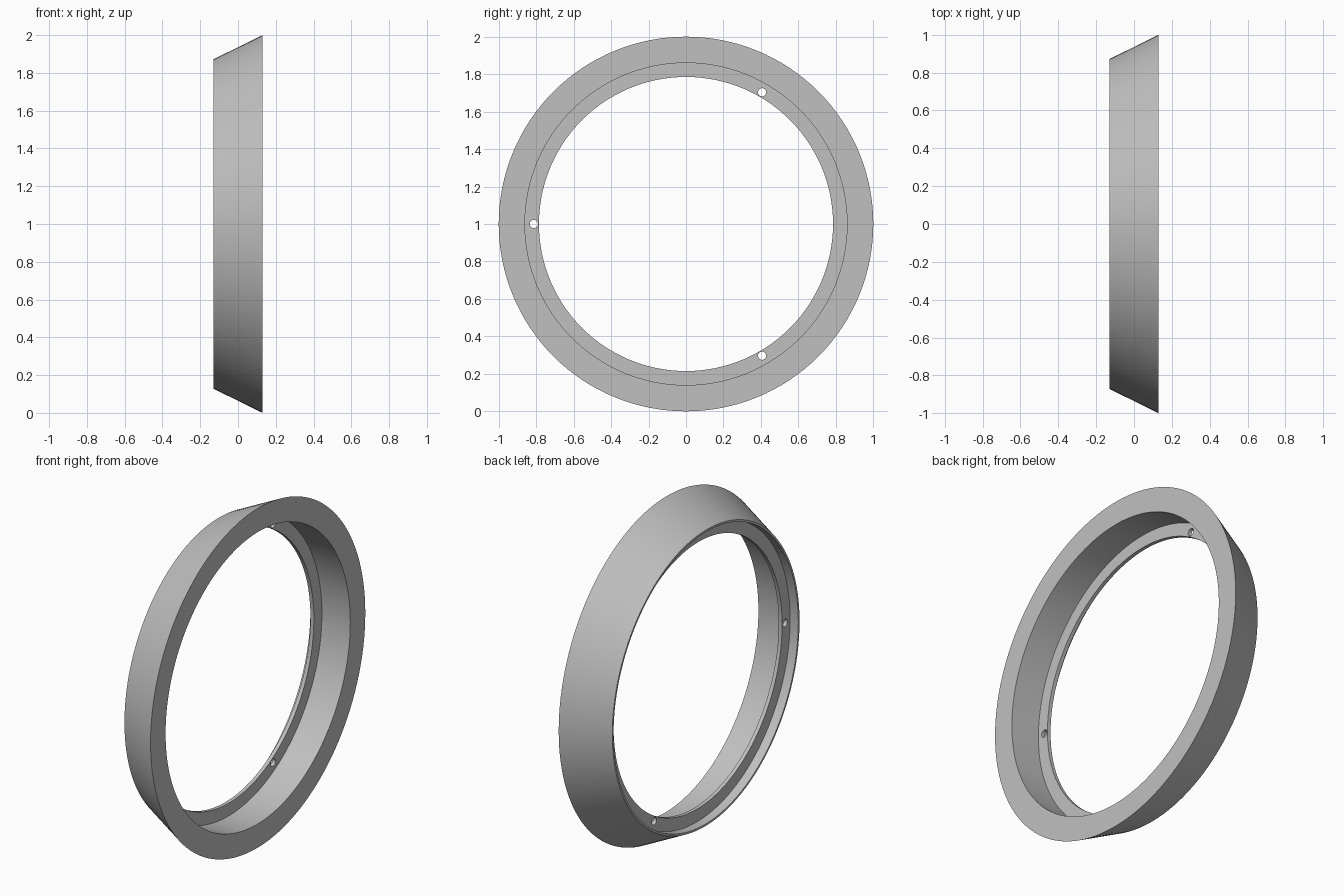
import bpy
import bmesh
from math import cos, sin, pi, radians
from mathutils import Matrix, Vector

cube = bpy.data.objects.get("Cube")
if cube:
    bpy.data.objects.remove(cube, do_unlink=True)

CENTRE = Vector((0, 0, 1))
SEGMENTS = 128

grey = bpy.data.materials.new("light grey")
grey.use_nodes = True
colour = (0.53, 0.53, 0.53, 1)
grey.diffuse_color = colour
grey.node_tree.nodes["Principled BSDF"].inputs["Base Color"].default_value = colour


def make_object(name, bm):
    bmesh.ops.recalc_face_normals(bm, faces=bm.faces)
    mesh = bpy.data.meshes.new(name)
    bm.to_mesh(mesh)
    bm.free()
    mesh.materials.append(grey)
    obj = bpy.data.objects.new(name, mesh)
    bpy.context.collection.objects.link(obj)
    return obj


# Tapered ring with a thin inner flange: (x, radius) section turned about x
section = [(0.13, 1.0), (0.13, 0.86), (-0.055, 0.86), (-0.055, 0.785),
           (-0.077, 0.785), (-0.077, 0.86), (-0.13, 0.86), (-0.13, 0.872)]
bm = bmesh.new()
loops = []
for i in range(SEGMENTS):
    a = 2 * pi * i / SEGMENTS
    loops.append([bm.verts.new(CENTRE + Vector((x, r * cos(a), r * sin(a))))
                  for x, r in section])
for i, here in enumerate(loops):
    after = loops[(i + 1) % SEGMENTS]
    for j in range(len(section)):
        k = (j + 1) % len(section)
        bm.faces.new((here[j], here[k], after[k], after[j]))
ring = make_object("tapered_ring", bm)

# Three screw holes through the flange
bm = bmesh.new()
for angle in (60, 180, 300):
    a = radians(angle)
    spot = CENTRE + Vector((-0.066, 0.812 * cos(a), 0.812 * sin(a)))
    bmesh.ops.create_cone(bm, cap_ends=True, segments=24, radius1=0.022,
                          radius2=0.022, depth=0.06,
                          matrix=Matrix.Translation(spot) @ Matrix.Rotation(pi / 2, 4, "Y"))
cutter = make_object("hole_cutter", bm)
cutter.hide_render = True

holes = ring.modifiers.new("screw_holes", "BOOLEAN")
holes.operation = "DIFFERENCE"
holes.solver = "EXACT"
holes.object = cutter

bpy.ops.object.select_all(action="DESELECT")
ring.select_set(True)
bpy.context.view_layer.objects.active = ring
bpy.ops.object.modifier_apply(modifier=holes.name)
bpy.data.objects.remove(cutter, do_unlink=True)
bpy.ops.object.shade_smooth_by_angle(angle=radians(20))
